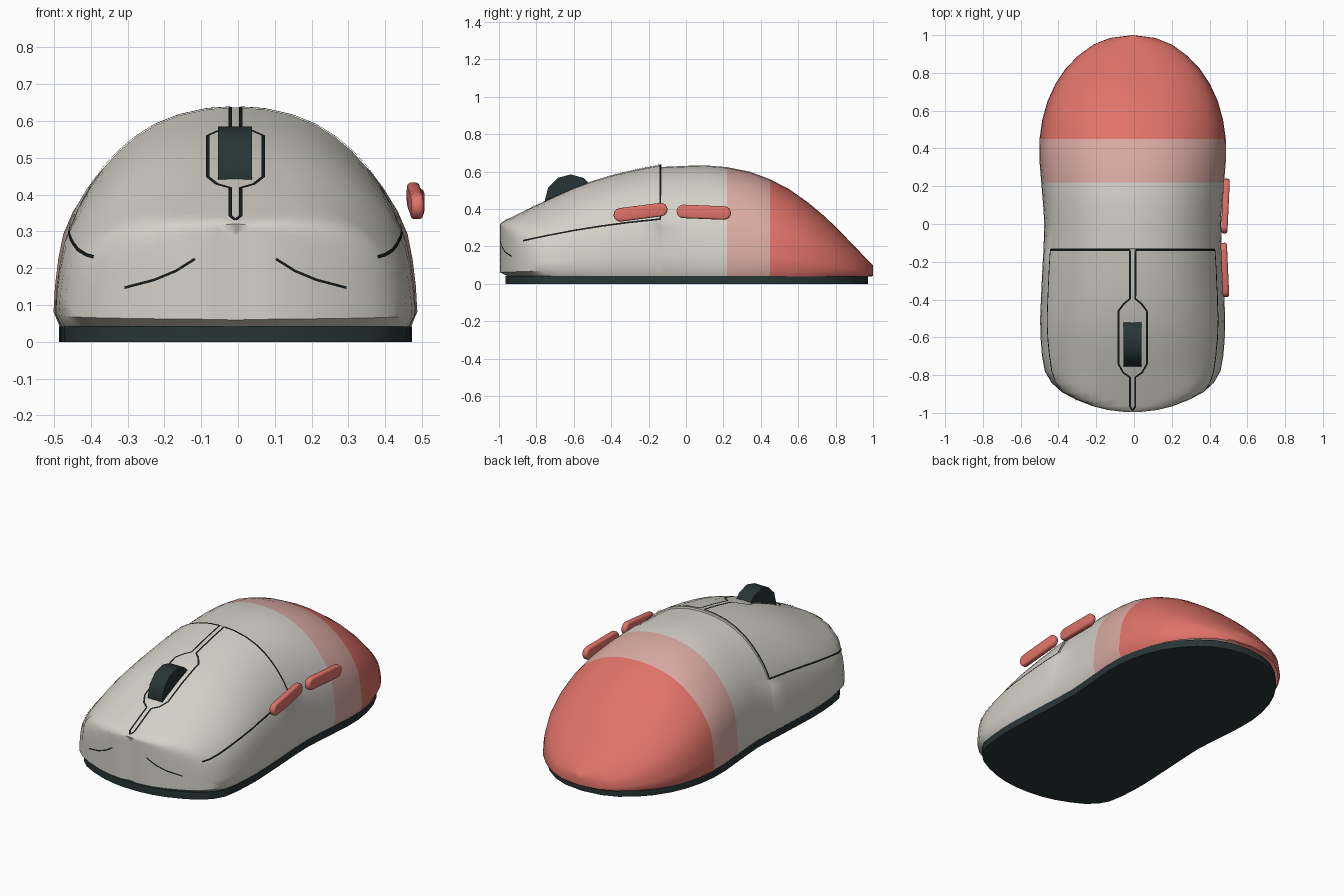
import bpy, bmesh, math
from mathutils import Vector, Matrix
from mathutils.bvhtree import BVHTree

if "Cube" in bpy.data.objects:
    bpy.data.objects.remove(bpy.data.objects["Cube"])

CX = -0.007  # shell centre line


def material(name, rgb):
    m = bpy.data.materials.new(name)
    m.diffuse_color = (*rgb, 1)
    m.use_nodes = True
    m.node_tree.nodes["Principled BSDF"].inputs["Base Color"].default_value = m.diffuse_color
    return m


GREY = material("warm grey", (0.66, 0.64, 0.58))
PINK = material("pale pink", (0.70, 0.40, 0.365))
CORAL = material("coral", (0.74, 0.17, 0.14))
DARK = material("dark slate", (0.021, 0.035, 0.036))
SEAM = material("seam black", (0.008, 0.012, 0.012))


def finish(name, bm, mats, smooth=40):
    bmesh.ops.recalc_face_normals(bm, faces=bm.faces)
    me = bpy.data.meshes.new(name)
    bm.to_mesh(me)
    bm.free()
    for m in mats:
        me.materials.append(m)
    ob = bpy.data.objects.new(name, me)
    bpy.context.collection.objects.link(ob)
    if smooth:
        bpy.ops.object.select_all(action='DESELECT')
        ob.select_set(True)
        bpy.context.view_layer.objects.active = ob
        bpy.ops.object.shade_smooth_by_angle(angle=math.radians(smooth))
    return ob


# Shell stations: y, half width, top height
STATIONS = [
    (-0.980, 0, .295), (-0.994, .05, .32), (-0.985, .13, .328), (-0.965, .21, .34),
    (-0.93, .30, .357), (-0.89, .375, .377), (-0.84, .43, .402), (-0.78, .465, .43),
    (-0.7, .48, .468), (-0.6, .488, .513), (-0.5, .49, .55), (-0.38, .485, .585),
    (-0.25, .479, .615), (-0.132, .472, .637), (-0.1305, .472, .625), (0, .468, .631),
    (.1, .474, .634), (.22, .484, .624), (.34, .494, .60), (.45, .493, .559),
    (.55, .479, .507), (.65, .451, .437), (.74, .410, .362), (.82, .357, .285),
    (.89, .290, .212), (.95, .208, .150), (.985, .12, .115), (1, 0, .10)]
# Half cross section: fraction of width, fraction of height
ARCH = [(.965, 0), (1, .075), (.992, .2), (.974, .33), (.947, .45), (.893, .56), (.832, .645),
        (.757, .725), (.67, .80), (.572, .865), (.46, .92), (.325, .963), (.165, .991), (0, 1)]


def arch_x(a, w):
    """Follow the arch, cut off by a rounded wall where the nose narrows."""
    k = 0.485 / w
    soft = lambda p: ((p + 1e-6) ** -9 + 1) ** (-1 / 9)
    f = max(0, min(1, (k - 1) / 0.2))
    return w * (a * (1 - f) + f * soft(a * k) / soft(k))


# Shell: lofted along y, coloured in bands
bm = bmesh.new()
rows = []
for y, w, t in STATIONS:
    half = []
    for i, (a, h) in enumerate(ARCH):
        x = 0 if w == 0 else (arch_x(a, w) if y < -0.7 else a * w)
        if i == 0:
            x = w * 0.965
        tuck = 0.955 if i == 0 and y < 0 else 0.995 if i == 0 else 1
        half.append((x, y * tuck, 0.04 + h * (t - 0.04)))
    pts = [(-x, y2, z) for x, y2, z in half] + half[-2::-1]
    rows.append([bm.verts.new((x + CX, y2, z)) for x, y2, z in pts])
for r, s in zip(rows, rows[1:]):
    for i in range(len(r) - 1):
        f = bm.faces.new((r[i], r[i + 1], s[i + 1], s[i]))
        yc = (r[5].co.y + s[5].co.y) / 2
        f.material_index = 2 if yc > 0.45 else 1 if yc > 0.22 else 0
bmesh.ops.remove_doubles(bm, verts=bm.verts, dist=0.0003)
bmesh.ops.recalc_face_normals(bm, faces=bm.faces)
tree = BVHTree.FromBMesh(bm)
finish("shell", bm, [GREY, PINK, CORAL], 45)

# Base plate
bm = bmesh.new()
edge = [(w * 0.97, y * 0.972) for y, w, t in STATIONS[1:]]
outline = [(x, y) for x, y in edge] + [(-x, y) for x, y in edge[-2::-1]]
face = bm.faces.new([bm.verts.new((x + CX, y, 0)) for x, y in outline])
ext = bmesh.ops.extrude_face_region(bm, geom=[face])
bmesh.ops.translate(bm, vec=(0, 0, 0.042),
                    verts=[g for g in ext["geom"] if isinstance(g, bmesh.types.BMVert)])
finish("base_plate", bm, [DARK])


# Seam lines: thin ribbons laid on the shell
def dense(path, step=0.015):
    out = []
    for p, q in zip(path, path[1:]):
        p, q = Vector(p), Vector(q)
        n = max(1, math.ceil((q - p).length / step))
        out += [p.lerp(q, i / n) for i in range(n)]
    return out + [Vector(path[-1])]


def ribbon(name, rays, width=0.0095):
    hits = []
    for o, d in rays:
        p, n, _, _ = tree.ray_cast(Vector(o), Vector(d))
        if p:
            hits.append((p, n if n.dot(p - Vector((CX, p.y, 0.1))) > 0 else -n))
    bm = bmesh.new()
    prev = None
    for i, (p, n) in enumerate(hits):
        t = hits[min(i + 1, len(hits) - 1)][0] - hits[max(i - 1, 0)][0]
        side = n.cross(t).normalized() * width / 2
        c = p + n * 0.0035
        cur = [bm.verts.new(c - side), bm.verts.new(c + side)]
        if prev:
            bm.faces.new((prev[0], prev[1], cur[1], cur[0]))
        prev = cur
    finish(name, bm, [SEAM], 0)


WHEEL_SEAM = [(.014, -.14), (.014, -.395), (.045, -.42), (.075, -.46), (.075, -.74),
              (.05, -.785), (.014, -.81), (.014, -.965), (0, -.985)]
SIDE_SEAM = [(-.137, .345), (-.3, .328), (-.45, .308), (-.6, .284), (-.75, .255), (-.87, .23)]
NOSE_SLIT = [(.11, .225), (.16, .193), (.22, .168), (.30, .147)]
for s, tag in ((-1, "left"), (1, "right")):
    ribbon(tag + "_wheel_seam", [((CX + s * p.x, p.y, 2), (0, 0, -1)) for p in dense(WHEEL_SEAM)])
    ribbon(tag + "_side_seam", [((s * 2, p.x, p.y), (-s, 0, 0)) for p in dense(SIDE_SEAM)])
    ribbon(tag + "_nose_slit", [((CX + s * p.x, -2, p.y), (0, 1, 0)) for p in dense(NOSE_SLIT)],
           0.007)
    fan = [0.1 + (math.pi / 2 - 0.14) * i / 36 for i in range(37)]
    ribbon(tag + "_cross_seam",
           [((CX, -0.1375, 0.3), (s * math.cos(a), 0, math.sin(a))) for a in fan])

# Scroll wheel
bm = bmesh.new()
bmesh.ops.create_cone(bm, cap_ends=True, segments=12, radius1=0.138, radius2=0.138, depth=0.093,
                      matrix=Matrix.Translation((CX - 0.001, -0.617, 0.447))
                      @ Matrix.Rotation(math.pi / 2, 4, 'Y'))
finish("scroll_wheel", bm, [DARK], 35)


# Thumb buttons: rounded capsules on the right side
def thumb_button(name, centre, tilt, yaw, length=0.29, r=0.036, thick=0.034):
    bm = bmesh.new()
    pts = []
    for s in (1, -1):
        for i in range(9):
            a = math.pi * (i / 8 - 0.5)
            pts.append((0, s * (length / 2 - r + r * math.cos(a)), s * r * math.sin(a)))
    face = bm.faces.new([bm.verts.new((-thick / 2, y, z)) for _, y, z in pts])
    ext = bmesh.ops.extrude_face_region(bm, geom=[face])
    bmesh.ops.translate(bm, vec=(thick, 0, 0),
                        verts=[g for g in ext["geom"] if isinstance(g, bmesh.types.BMVert)])
    rims = [e for e in bm.edges if abs(e.verts[0].co.x - e.verts[1].co.x) < 1e-5]
    bmesh.ops.bevel(bm, geom=rims, offset=0.011, segments=3, profile=0.5, affect='EDGES')
    bm.transform(Matrix.Translation(centre) @ Matrix.Rotation(yaw, 4, 'Z')
                 @ Matrix.Rotation(tilt, 4, 'X'))
    finish(name, bm, [CORAL])


thumb_button("front_thumb_button", (0.481, -0.243, 0.383), 0.13, 0.045)
thumb_button("rear_thumb_button", (0.484, 0.095, 0.383), -0.04, -0.045)
